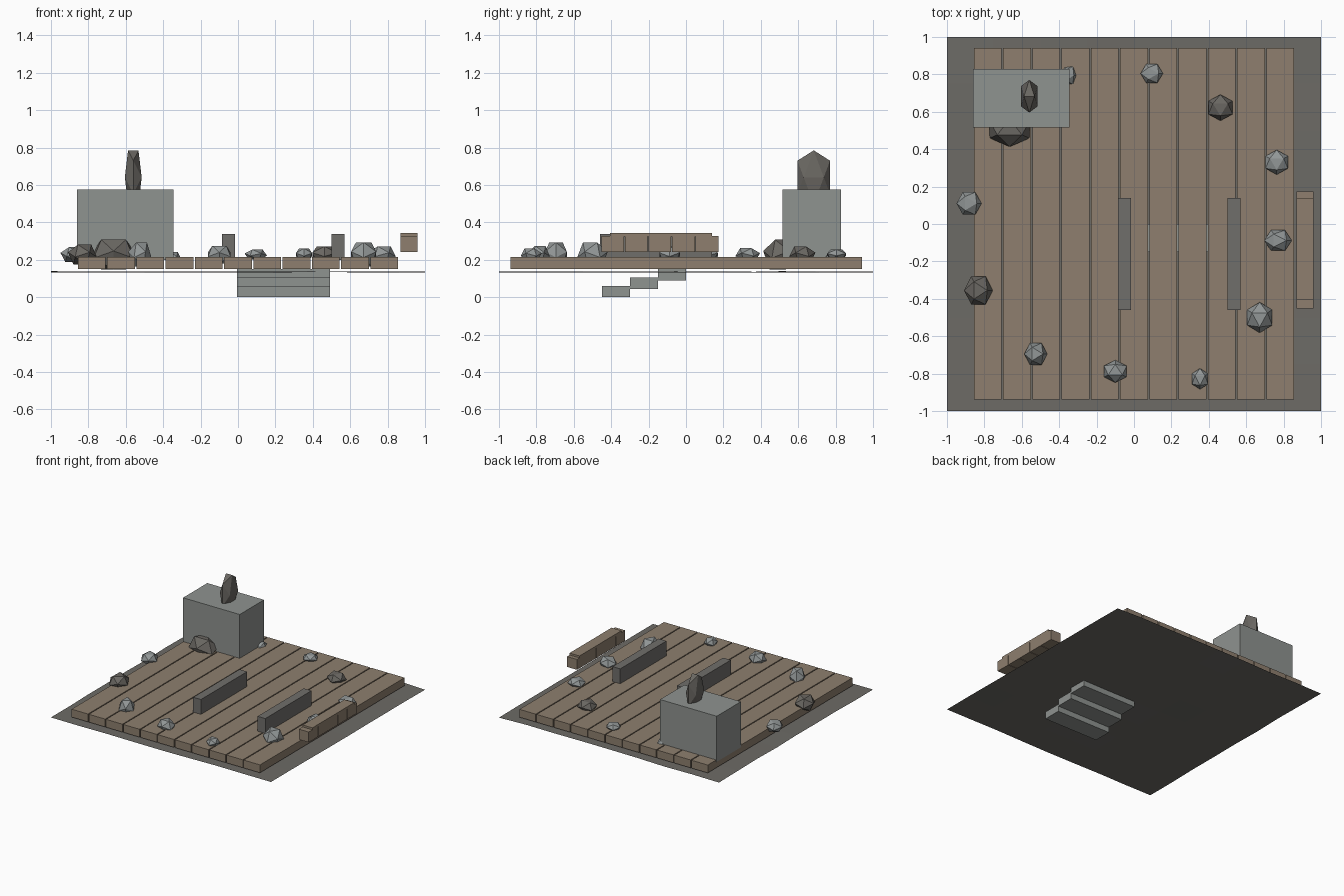
import bpy, bmesh, math, random
from mathutils import Matrix, Vector

if "Cube" in bpy.data.objects:
    bpy.data.objects.remove(bpy.data.objects["Cube"])

random.seed(4)


def mat(name, r, g, b):
    m = bpy.data.materials.new(name)
    lin = [((c / 255 + 0.055) / 1.055) ** 2.4 for c in (r, g, b)]
    m.diffuse_color = (*lin, 1)
    m.use_nodes = True
    m.node_tree.nodes["Principled BSDF"].inputs["Base Color"].default_value = m.diffuse_color
    return m


WOOD = mat("weathered wood", 142, 127, 110)
STONE = mat("light stone", 143, 147, 144)
PEBBLE = mat("pale rock", 146, 151, 151)
DARK = mat("dark rock", 106, 103, 98)
SLAB = mat("slab grey", 112, 110, 107)
EARTH = mat("earth grey", 109, 107, 102)


def add(name, bm, material):
    me = bpy.data.meshes.new(name)
    bmesh.ops.recalc_face_normals(bm, faces=bm.faces)
    bm.to_mesh(me)
    bm.free()
    me.materials.append(material)
    ob = bpy.data.objects.new(name, me)
    bpy.context.collection.objects.link(ob)
    return ob


def box(name, x0, x1, y0, y1, z0, z1, material):
    bm = bmesh.new()
    bmesh.ops.create_cube(bm, size=1)
    for v in bm.verts:
        v.co = Vector(((x0 + x1) / 2 + v.co.x * (x1 - x0),
                       (y0 + y1) / 2 + v.co.y * (y1 - y0),
                       (z0 + z1) / 2 + v.co.z * (z1 - z0)))
    return add(name, bm, material)


def rock(name, centre, half, material, yaw=0.0, edge_up=False):
    """Icosahedron resting face-up (or edge-up), scaled to the half sizes."""
    bm = bmesh.new()
    bmesh.ops.create_icosphere(bm, subdivisions=1, radius=1)
    bm.normal_update()
    bm.edges.ensure_lookup_table()
    bm.faces.ensure_lookup_table()
    if edge_up:
        e = bm.edges[0]
        a, b = e.verts[0].co, e.verts[1].co
        up, along = (a + b).normalized(), (b - a).normalized()
        rot = Matrix((along, up.cross(along), up))
    else:
        face = bm.faces[0]
        up = face.normal.copy()
        along = (face.verts[0].co - face.calc_center_median()).normalized()
        rot = Matrix.Rotation(yaw, 3, 'Z') @ Matrix((along, up.cross(along), up))
    for v in bm.verts:
        v.co = rot @ v.co
    size = [max(abs(v.co[i]) for v in bm.verts) for i in range(3)]
    for v in bm.verts:
        v.co = Vector([centre[i] + v.co[i] / size[i] * half[i] for i in range(3)])
    return add(name, bm, material)


# Slightly uneven ground sheet
bm = bmesh.new()
bmesh.ops.create_grid(bm, x_segments=8, y_segments=8, size=1)
for v in bm.verts:
    v.co.z = 0.135 + random.uniform(-0.004, 0.004)
add("ground_sheet", bm, EARTH)

# Deck planks
pitch = 1.72 / 11
for i in range(11):
    x = -0.86 + i * pitch
    box(f"plank_{i + 1}", x + 0.004, x + pitch - 0.004, -0.937, 0.94, 0.15, 0.215, WOOD)

# Altar block and the upright stone on it
box("altar_block", -0.86, -0.345, 0.515, 0.83, 0.2, 0.575, STONE)
rock("altar_stone", (-0.56, 0.683, 0.641), (0.045, 0.087, 0.144), DARK, edge_up=True)

# Two long low slabs
for i, x in enumerate((-0.05, 0.535)):
    box(f"low_slab_{i + 1}", x - 0.035, x + 0.035, -0.46, 0.14, 0.2, 0.337, SLAB)

# Brick row with a thin cap at the right edge
for i in range(5):
    y = -0.455 + i * 0.126
    box(f"side_brick_{i + 1}", 0.87, 0.96, y + 0.002, y + 0.124, 0.243, 0.328, WOOD)
box("side_cap", 0.87, 0.96, -0.405, 0.14, 0.325, 0.344, WOOD)

# Three steps under the deck
for i in range(3):
    y, z = -0.45 + i * 0.15, i * 0.045
    box(f"step_{i + 1}", -0.005, 0.493, y, y + 0.15, z, z + 0.06, STONE)

# Ring of rocks: x, y, half x, half y, top z, yaw degrees, material
rocks = [
    (0.095, 0.805, .060, .050, .255, 0, PEBBLE),
    (0.763, 0.330, .060, .066, .262, 30, PEBBLE),
    (0.770, -0.088, .074, .055, .272, 0, PEBBLE),
    (0.672, -0.500, .067, .082, .293, 30, PEBBLE),
    (0.353, -0.828, .043, .056, .261, 30, PEBBLE),
    (-0.100, -0.788, .061, .060, .275, 90, PEBBLE),
    (-0.525, -0.695, .062, .058, .293, 0, PEBBLE),
    (-0.882, 0.110, .067, .060, .268, 0, PEBBLE),
    (-0.350, 0.795, .046, .047, .242, 0, PEBBLE),
    (0.462, 0.622, .065, .070, .271, 30, DARK),
    (-0.832, -0.355, .077, .075, .281, 0, DARK),
    (-0.665, 0.505, .107, .092, .308, 90, DARK),
]
for i, (x, y, hx, hy, top, yaw, m) in enumerate(rocks):
    zc = 0.228 if top > 0.25 else 0.21
    rock(f"ring_rock_{i + 1}", (x, y, zc), (hx, hy, top - zc), m, math.radians(yaw))
